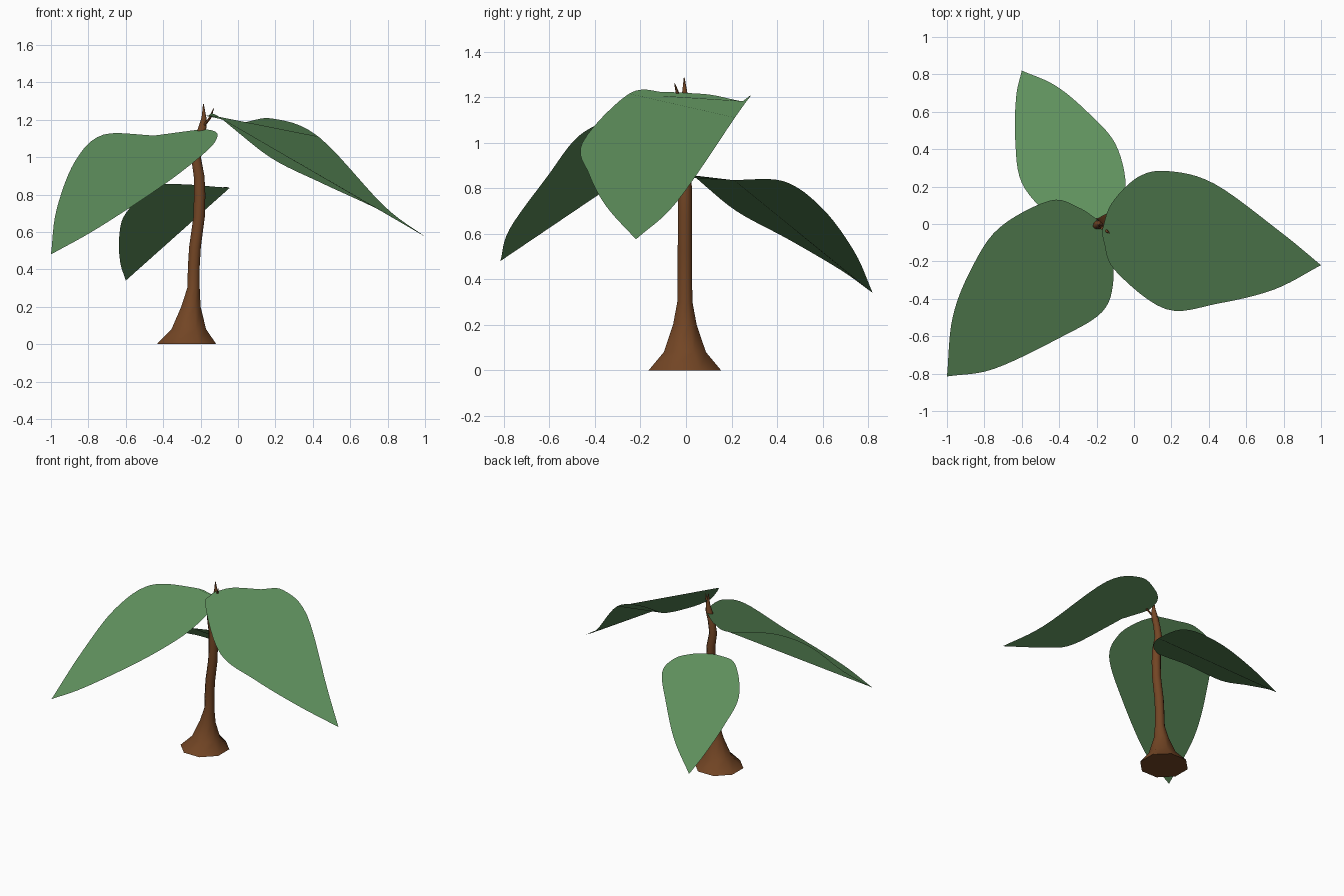
import bpy
import bmesh
import math
from mathutils import Vector

cube = bpy.data.objects.get("Cube")
if cube:
    bpy.data.objects.remove(cube, do_unlink=True)


def material(name, colour):
    mat = bpy.data.materials.new(name)
    mat.use_nodes = True
    mat.diffuse_color = (*colour, 1)
    mat.node_tree.nodes["Principled BSDF"].inputs["Base Color"].default_value = (*colour, 1)
    return mat


bark = material("bark brown", (0.17, 0.06, 0.018))
green = material("leaf green", (0.117, 0.285, 0.112))


def add_object(bm, name, mat):
    mesh = bpy.data.meshes.new(name)
    bm.to_mesh(mesh)
    bm.free()
    mesh.materials.append(mat)
    obj = bpy.data.objects.new(name, mesh)
    bpy.context.collection.objects.link(obj)
    return obj


def stem(name, rings, sides):
    """Loft circles given as (x, y, z, radius) into a capped stem."""
    bm = bmesh.new()
    loops = []
    for x, y, z, r in rings:
        angles = [math.tau * (i + 0.5) / sides for i in range(sides)]
        loops.append([bm.verts.new((x + r * math.cos(a), y + r * math.sin(a), z)) for a in angles])
    for low, high in zip(loops, loops[1:]):
        for i in range(sides):
            j = (i + 1) % sides
            bm.faces.new((low[i], low[j], high[j], high[i]))
    bm.faces.new(loops[0][::-1])
    bm.faces.new(loops[-1])
    obj = add_object(bm, name, bark)
    bpy.ops.object.select_all(action="DESELECT")
    obj.select_set(True)
    bpy.context.view_layer.objects.active = obj
    bpy.ops.object.shade_smooth_by_angle(angle=math.radians(50))


STEPS = 6


def spline(points):
    """Smooth path through all the points."""
    pts = [Vector(p) for p in points]
    pts = [2 * pts[0] - pts[1]] + pts + [2 * pts[-1] - pts[-2]]
    path = []
    for a, b, c, d in zip(pts, pts[1:], pts[2:], pts[3:]):
        for s in range(STEPS):
            t = s / STEPS
            path.append(b + t * (c - a) / 2 + t * t * (a - 2.5 * b + 2 * c - d / 2)
                        + t ** 3 * (1.5 * (b - c) + (d - a) / 2))
    return path + [pts[-2]]


def leaf(name, base, tip, left, right):
    """Thin folded blade: a fan from the right shoulder plus a flap on the left, shaded as one face."""
    outline = spline([base, *right, tip]) + spline([base, *left, tip])[-2:0:-1]
    bm = bmesh.new()
    verts = [bm.verts.new(p) for p in outline]
    shoulder, flap_start, flap_end = 2 * STEPS, 8 * STEPS, 10 * STEPS
    blade = verts[shoulder:flap_start + 1] + verts[flap_end:] + verts[:shoulder]
    flap = [verts[flap_end]] + verts[flap_start:flap_end]
    for root, *rim in (blade, flap):
        for a, b in zip(rim, rim[1:]):
            bm.faces.new((root, a, b))
    mesh = add_object(bm, name, green).data
    normal = sum((p.normal * p.area for p in mesh.polygons), Vector()).normalized()
    mesh.shade_smooth()
    mesh.normals_split_custom_set([normal] * len(mesh.loops))


# Trunk with flared foot and a slight wave, tapering into the top shoot
stem("trunk", [(-.275, -.005, 0, .172), (-.263, -.005, .08, .1), (-.252, -.005, .2, .056),
               (-.238, -.005, .3, .036), (-.236, -.005, .42, .034), (-.23, -.005, .52, .034),
               (-.208, -.005, .68, .033), (-.205, -.005, .8, .033), (-.208, -.005, .9, .031),
               (-.225, -.005, 1, .028), (-.212, -.005, 1.08, .026), (-.19, -.005, 1.16, .024),
               (-.182, -.005, 1.21, .014), (-.185, -.008, 1.285, .002)], 8)

# Small bud beside the shoot
stem("side_bud", [(-.18, -.015, 1.17, .01), (-.15, -.035, 1.21, .009), (-.13, -.05, 1.26, .002)], 6)

# Three drooping leaves
leaf("front_leaf", (-.19, .02, 1.15), (-1, -.815, .48),
     [(-.13, -.12, 1.14), (-.11, -.3, 1.11), (-.17, -.47, 1.03), (-.4, -.61, .85), (-.75, -.775, .62)],
     [(-.3, .09, 1.125), (-.45, .125, 1.115), (-.72, -.02, 1.12), (-.87, -.24, .98), (-.97, -.5, .72)])
leaf("left_leaf", (-.17, -.03, 1.22), (1, -.22, .575),
     [(-.12, .11, 1.21), (.02, .25, 1.182), (.18, .283, 1.207), (.43, .215, 1.11), (.78, -.04, .74)],
     [(-.16, -.1, 1.222), (-.1, -.25, 1.215), (.17, -.455, 1), (.45, -.425, .86), (.75, -.35, .72)])
leaf("back_leaf", (-.19, .03, .845), (-.6, .82, .34),
     [(-.3, .02, .855), (-.45, .05, .84), (-.6, .22, .7), (-.635, .45, .575), (-.63, .68, .44)],
     [(-.1, .09, .84), (-.045, .21, .835), (-.1, .43, .83), (-.25, .6, .71), (-.42, .74, .52)])
